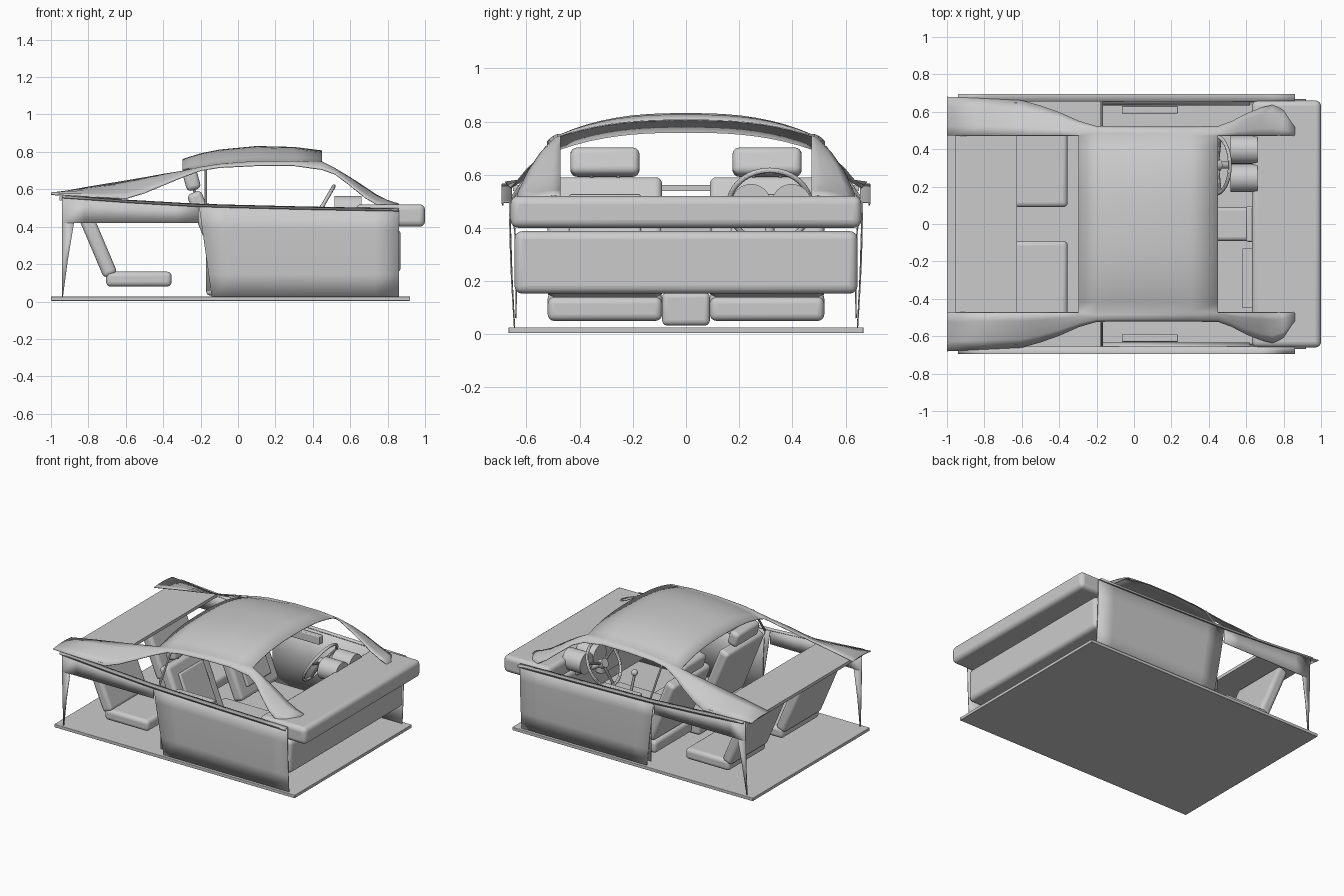
import bpy, bmesh, math
from mathutils import Vector, Matrix

if "Cube" in bpy.data.objects:
    bpy.data.objects.remove(bpy.data.objects["Cube"])


def finish(name, bm, bevel=0, thick=0):
    bmesh.ops.recalc_face_normals(bm, faces=bm.faces)
    me = bpy.data.meshes.new(name)
    bm.to_mesh(me)
    bm.free()
    ob = bpy.data.objects.new(name, me)
    bpy.context.collection.objects.link(ob)
    if thick:
        m = ob.modifiers.new("Solidify", 'SOLIDIFY')
        m.thickness = thick
        m.offset = 0
    if bevel:
        m = ob.modifiers.new("Bevel", 'BEVEL')
        m.width = bevel
        m.segments = 4
    bpy.ops.object.select_all(action='DESELECT')
    ob.select_set(True)
    bpy.context.view_layer.objects.active = ob
    bpy.ops.object.shade_smooth_by_angle(angle=math.radians(35))
    return ob


def box(name, center, size, bevel=0, tilt=0):
    bm = bmesh.new()
    bmesh.ops.create_cube(bm, size=1)
    mat = (Matrix.Translation(center) @ Matrix.Rotation(math.radians(tilt), 4, 'Y')
           @ Matrix.Diagonal((*size, 1)))
    bmesh.ops.transform(bm, matrix=mat, verts=bm.verts)
    return finish(name, bm, bevel)


def rod(name, a, b, r1, r2=None, sides=24):
    a, b = Vector(a), Vector(b)
    bm = bmesh.new()
    bmesh.ops.create_cone(bm, cap_ends=True, segments=sides, radius1=r1,
                          radius2=r1 if r2 is None else r2, depth=(b - a).length)
    rot = (b - a).to_track_quat('Z', 'Y').to_matrix().to_4x4()
    bmesh.ops.transform(bm, matrix=Matrix.Translation((a + b) / 2) @ rot, verts=bm.verts)
    return finish(name, bm)


def loft(name, grids, thick=0.005):
    bm = bmesh.new()
    for rows in grids:
        vs = [[bm.verts.new(p) for p in row] for row in rows]
        for r, s in zip(vs, vs[1:]):
            for i in range(len(r) - 1):
                bm.faces.new((r[i], r[i + 1], s[i + 1], s[i]))
    bmesh.ops.remove_doubles(bm, verts=bm.verts, dist=1e-4)
    return finish(name, bm, thick=thick)


# Roof shell with front pillars and rear sails: x, centre z, inner z, outer y, outer z
IN = 0.472
roof = [(-1, 0, .576, .68, .572), (-.8, 0, .612, .67, .56), (-.6, 0, .645, .66, .55),
        (-.5, 0, .662, .632, .58), (-.4, 0, .68, .597, .622), (-.295, .76, .697, .55, .665),
        (-.2, .79, .716, .522, .70), (-.1, .81, .732, .52, .716), (.1, .829, .75, .52, .726),
        (.3, .824, .75, .52, .726), (.45, .805, .745, .522, .705), (.52, 0, .71, .548, .68),
        (.6, 0, .662, .59, .62), (.68, 0, .61, .622, .555), (.74, 0, .57, .636, .52),
        (.8, 0, .54, .61, .516), (.86, 0, .516, .53, .512)]


def strip(row, s):
    x, _, zi, yo, zo = row
    return [(x, s * (IN + (yo - IN) * t), zi + (zo - zi) * t + .03 * t * (1 - t))
            for t in (0, .25, .5, .75, 1)]


def crown(row):
    x, zc, zi = row[:3]
    ys = [IN * i / 9 for i in range(-9, 10)]
    return [(x, y, zi + (zc - zi) * (1 - (abs(y) / IN) ** 2.6)) for y in ys]


loft("roof_shell", [[strip(r, s) for r in roof] for s in (-1, 1)]
     + [[crown(r) for r in roof if r[1]]])

# Belt line height along the body
belt_pts = [(-1, .572), (-.6, .543), (-.2, .52), (.4, .505), (.86, .497)]


def belt(x):
    for (a, p), (b, q) in zip(belt_pts, belt_pts[1:]):
        if x <= b:
            return p + (q - p) * (x - a) / (b - a)
    return belt_pts[-1][1]


for side, s in (("right", -1), ("left", 1)):
    # Outer door skin
    rows = []
    for i in range(9):
        u = i / 8
        row = []
        for t in (0, .25, .5, .75, 1):
            x0 = -.14 - .07 * t
            x = x0 + (.86 - x0) * u
            row.append((x, s * (.645 + .018 * math.sin(t * 1.7)), .025 + (belt(x) - .025) * t))
        rows.append(row)
    loft(side + "_door", [rows])
    # Rear quarter panel and its tapering rear post
    xs = [-.94 + .73 * i / 6 for i in range(7)]
    loft(side + "_quarter_panel",
         [[[(x, s * .661, .42), (x, s * .664, belt(x))] for x in xs],
          [[(-.942, s * .645, .025), (-.936, s * .645, .025)],
           [(-.94, s * .655, .22), (-.91, s * .655, .22)],
           [(-.94, s * .661, .42), (-.877, s * .661, .42)]]])
    # Belt ledge with a downturned lip
    xs = [-.94 + 1.8 * i / 10 for i in range(11)]
    loft(side + "_belt_ledge", [[[(x, s * .655, belt(x)), (x, s * .693, belt(x) - .003),
                                  (x, s * .688, belt(x) - .014)] for x in xs]], .004)
    # Inner door trim and armrest
    loft(side + "_door_trim", [[[(x, s * .64, .06), (x, s * .636, .3), (x, s * .655, belt(x) - .005)]
                                for x in (-.17, .2, .62)]])
    box(side + "_armrest", (.085, s * .61, .475), (.3, .04, .06), .006)
    # Window post
    rod(side + "_window_post", (-.172, s * .655, .51), (-.172, s * .522, .705), .007, sides=8)

    # Seats, front and rear
    y = s * .305
    box(side + "_front_seat_cushion", (.11, y, .095), (.46, .43, .09), .025)
    box(side + "_front_seat_back", (-.15, y, .365), (.08, .43, .47), .025, -22)
    box(side + "_front_seat_pad", (-.11, y, .375), (.03, .27, .32), .01, -22)
    box(side + "_headrest", (-.247, y, .647), (.078, .26, .105), .025, -15)
    for d in (-.05, .05):
        rod(side + "_headrest_stem", (-.225, y + d, .56), (-.24, y + d, .62), .007, sides=10)
    box(side + "_rear_seat_cushion", (-.53, y, .12), (.35, .43, .08), .025)
    box(side + "_rear_seat_back", (-.762, y, .332), (.078, .43, .42), .025, -23)

# Floor and rear shelf
box("floor", (-.04, 0, .015), (1.92, 1.335, .022), .003)
box("rear_shelf", (-.79, 0, .55), (.33, 1.3, .022))

# Dashboard
box("dashboard", (.815, 0, .46), (.37, 1.32, .12), .03)
box("lower_dashboard", (.76, 0, .27), (.22, 1.29, .235), .03)
box("glovebox_trim", (.625, -.29, .46), (.09, .32, .012), .003)
box("centre_stack", (.64, 0, .37), (.08, .19, .2), .01)

# Centre console and gear lever
box("centre_console", (.23, 0, .095), (.8, .18, .125), .02)
rod("gear_lever", (.44, 0, .15), (.41, 0, .29), .009, sides=12)
bm = bmesh.new()
bmesh.ops.create_uvsphere(bm, u_segments=16, v_segments=10, radius=.022,
                          matrix=Matrix.Translation((.41, 0, .3)))
finish("gear_knob", bm)

# Instrument pods
for y in (.245, .397):
    rod("instrument_pod", (.515, y, .49), (.66, y, .49), .075, sides=32)

# Steering wheel tilted towards the driver
wc = Vector((.435, .315, .482))
rot = Matrix.Rotation(math.radians(-60), 4, 'Y')
bpy.ops.mesh.primitive_torus_add(major_segments=48, minor_segments=12, major_radius=.155,
                                 minor_radius=.01, location=wc, rotation=rot.to_euler())
bpy.context.object.name = "steering_wheel_rim"
bpy.ops.object.shade_smooth_by_angle()
axis = rot @ Vector((0, 0, 1))
up = Vector((.5, 0, .866))
if abs(axis.dot(up)) > .1:
    bpy.context.object.rotation_euler = (0, math.radians(60) + math.pi / 2 + math.radians(-30), 0)
    bpy.context.object.rotation_euler = up.cross(Vector((0, 1, 0))).to_track_quat('Z', 'Y').to_euler()
axis = Vector((.866, 0, -.5))
rod("steering_hub", wc - axis * .012, wc + axis * .025, .032)
rod("steering_column", wc, wc + axis * .25, .018)
for ang in (20, 160, 270):
    a = math.radians(ang)
    rod("steering_spoke", wc + axis * .01,
        wc + (Vector((0, 1, 0)) * math.cos(a) + up * math.sin(a)) * .152, .011, .008, 10)
